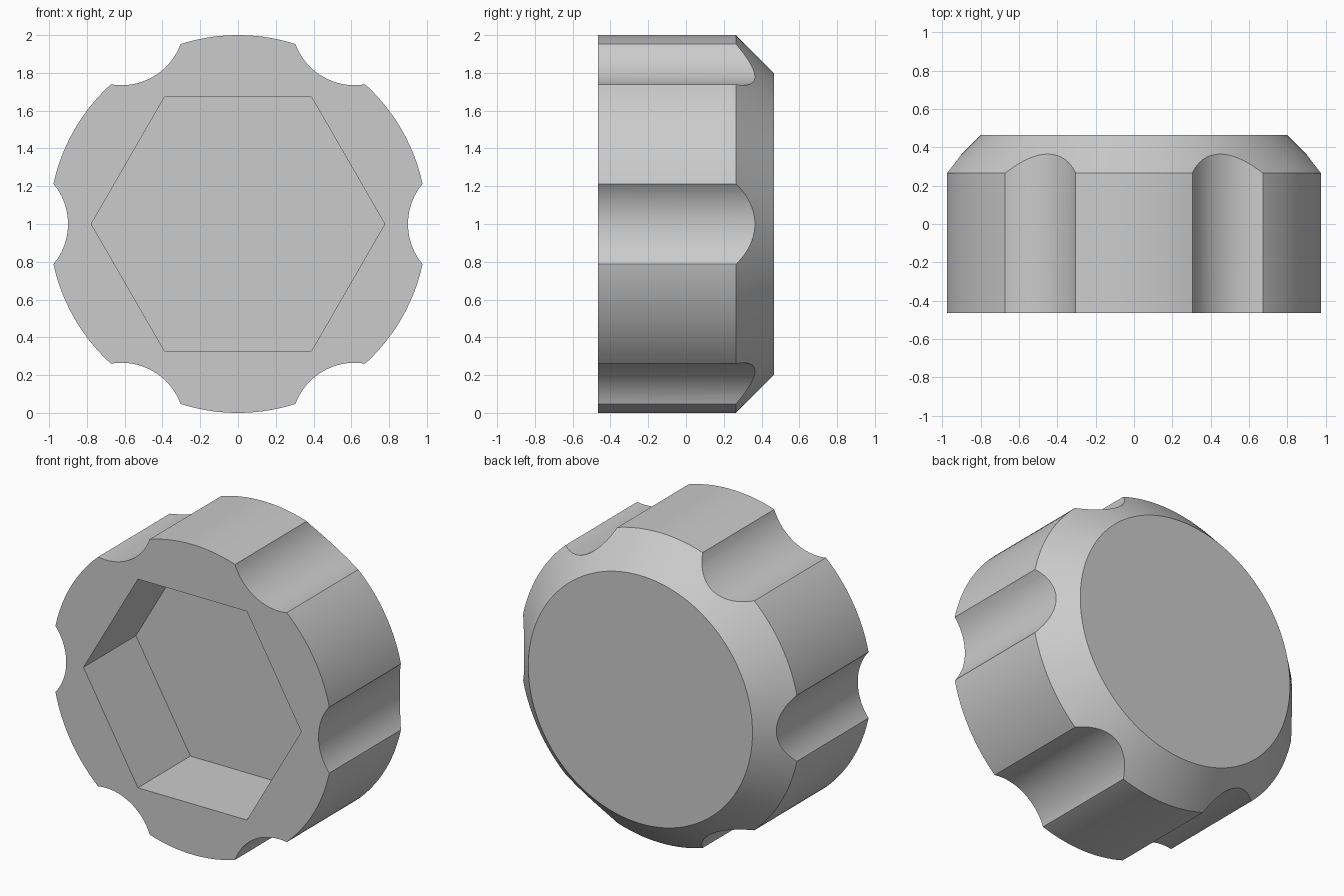
import bpy, bmesh, math
from math import cos, sin, pi, radians

cube = bpy.data.objects.get("Cube")
if cube:
    bpy.data.objects.remove(cube, do_unlink=True)

grey = bpy.data.materials.new("plain_grey")
colour = (0.6, 0.6, 0.6, 1)
grey.diffuse_color = colour
grey.use_nodes = True
grey.node_tree.nodes["Principled BSDF"].inputs["Base Color"].default_value = colour

FRONT, SHOULDER, BACK = -0.465, 0.265, 0.465
CENTRE_Z = 1.0


def turned_solid(name, profile, sides, x=0.0, z=CENTRE_Z):
    """Stack rings of (radius, y) along the y axis and cap both ends."""
    bm = bmesh.new()
    rings = [[bm.verts.new((x + r * cos(2 * pi * i / sides), y,
                            z + r * sin(2 * pi * i / sides)))
              for i in range(sides)] for r, y in profile]
    for a, b in zip(rings, rings[1:]):
        for i in range(sides):
            j = (i + 1) % sides
            bm.faces.new((a[i], a[j], b[j], b[i]))
    bm.faces.new(rings[0])
    bm.faces.new(rings[-1])
    bmesh.ops.recalc_face_normals(bm, faces=bm.faces)
    mesh = bpy.data.meshes.new(name)
    bm.to_mesh(mesh)
    bm.free()
    mesh.materials.append(grey)
    obj = bpy.data.objects.new(name, mesh)
    bpy.context.collection.objects.link(obj)
    return obj


# Round knob body with a chamfered back rim
body = turned_solid("knob_body", [(1, FRONT), (1, SHOULDER), (0.8, BACK)], 144)

# Six finger grooves around the rim, plus the blind hexagonal socket
cutters = []
for k in range(6):
    a = radians(60 * k)
    cutters.append(turned_solid("groove_cutter", [(0.333, FRONT - 0.2), (0.333, BACK + 0.2)], 96,
                                1.233 * cos(a), CENTRE_Z + 1.233 * sin(a)))
cutters.append(turned_solid("socket_cutter", [(0.777, FRONT - 0.2), (0.777, 0.07)], 6))

bpy.ops.object.select_all(action="DESELECT")
body.select_set(True)
bpy.context.view_layer.objects.active = body
for cutter in cutters:
    cutter.hide_render = True
    mod = body.modifiers.new("cut", "BOOLEAN")
    mod.operation = "DIFFERENCE"
    mod.solver = "EXACT"
    mod.object = cutter
    bpy.ops.object.modifier_apply(modifier=mod.name)
    bpy.data.objects.remove(cutter, do_unlink=True)

# Smooth walls with crisp edges
bpy.ops.object.shade_smooth_by_angle(angle=radians(25))
